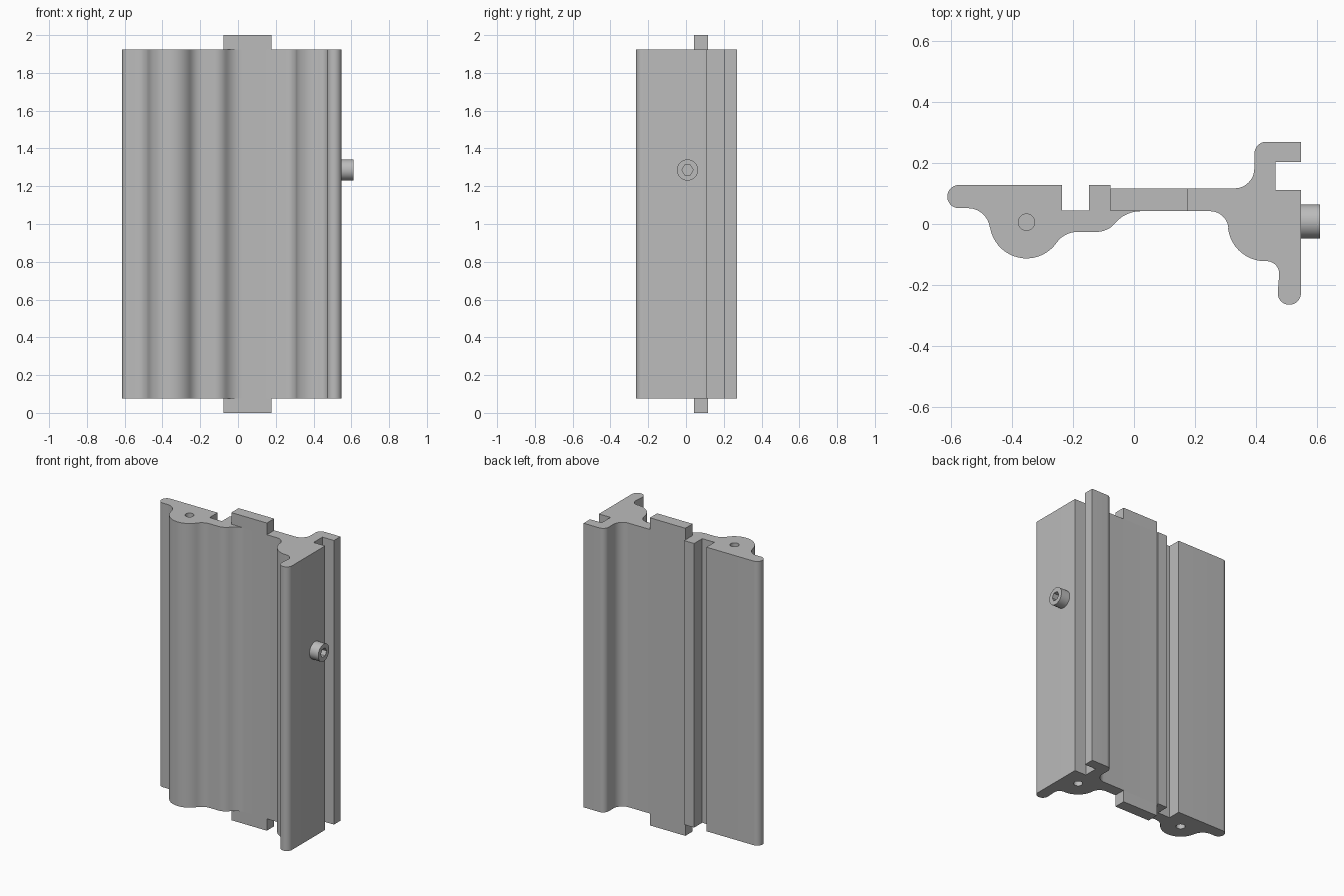
import bpy, bmesh
from math import radians, cos, sin, pi
from mathutils import Matrix, Vector

cube = bpy.data.objects.get("Cube")
if cube:
    bpy.data.objects.remove(cube, do_unlink=True)

BOTTOM, TOP, HEIGHT = 0.077, 1.924, 2.0
BORE_RADIUS, BORE_DEPTH = 0.027, 0.3

metal = bpy.data.materials.new("grey metal")
metal.use_nodes = True
grey = (0.5, 0.5, 0.5, 1)
metal.diffuse_color = grey
metal.node_tree.nodes["Principled BSDF"].inputs["Base Color"].default_value = grey


def arc(cx, cy, r, start, end):
    steps = max(6, int(abs(end - start) / 7.5))
    angles = [radians(start + (end - start) * i / steps) for i in range(steps + 1)]
    return [(cx + r * cos(a), cy + r * sin(a)) for a in angles]


def extrude(name, outline, z0, z1):
    bm = bmesh.new()
    face = bm.faces.new([bm.verts.new((x, y, z0)) for x, y in outline])
    top = bmesh.ops.extrude_face_region(bm, geom=[face])
    verts = [v for v in top["geom"] if isinstance(v, bmesh.types.BMVert)]
    bmesh.ops.translate(bm, verts=verts, vec=(0, 0, z1 - z0))
    bmesh.ops.recalc_face_normals(bm, faces=bm.faces)
    mesh = bpy.data.meshes.new(name)
    bm.to_mesh(mesh)
    bm.free()
    obj = bpy.data.objects.new(name, mesh)
    bpy.context.collection.objects.link(obj)
    mesh.materials.append(metal)
    return obj


def circle(cx, cy, r, sides):
    return [(cx + r * cos(2 * pi * i / sides), cy + r * sin(2 * pi * i / sides))
            for i in range(sides)]


def select(obj):
    bpy.ops.object.select_all(action="DESELECT")
    obj.select_set(True)
    bpy.context.view_layer.objects.active = obj


def cut(obj, cutter):
    mod = obj.modifiers.new("cut", "BOOLEAN")
    mod.operation, mod.solver, mod.object = "DIFFERENCE", "EXACT", cutter
    select(obj)
    bpy.ops.object.modifier_apply(modifier=mod.name)
    bpy.data.objects.remove(cutter, do_unlink=True)


def smooth(obj):
    select(obj)
    bpy.ops.object.shade_smooth_by_angle(angle=radians(25))


# Extruded body: left flange, lobe and web along the front
outline = arc(-0.575, 0.09, 0.038, 90, 270)
outline += arc(-0.545, -0.02, 0.072, 90, 8)
outline += arc(-0.353, 0.008, 0.121, 190, 325)
outline += arc(-0.186, -0.109, 0.083, 145, 90)
outline += arc(-0.123, 0.054, 0.08, 270, 320)
outline += arc(0.022, -0.068, 0.11, 140, 90)
# right lobe and front foot
outline += arc(0.25, -0.018, 0.06, 90, 5)
outline += arc(0.43, 0.0, 0.122, 187, 270)
outline += arc(0.435, -0.164, 0.042, 90, 5)
outline += arc(0.51, -0.227, 0.038, 180, 360)
# side slot, back hook and back groove
outline += [(0.548, 0.112), (0.465, 0.112), (0.465, 0.203), (0.548, 0.203), (0.548, 0.27)]
outline += arc(0.435, 0.23, 0.04, 90, 180)
outline += arc(0.33, 0.182, 0.065, 0, -90)
outline += [(-0.077, 0.117), (-0.077, 0.128), (-0.148, 0.128), (-0.148, 0.045),
            (-0.236, 0.045), (-0.236, 0.128)]
body = extrude("body", outline, BOTTOM, TOP)

# Bored holes: both ends of the left lobe, lower end of the right lobe
for x, z0, z1 in ((-0.353, BOTTOM - 0.1, BOTTOM + BORE_DEPTH),
                  (-0.353, TOP - BORE_DEPTH, TOP + 0.1),
                  (0.435, BOTTOM - 0.1, BOTTOM + BORE_DEPTH)):
    cut(body, extrude("bore", circle(x, 0.006, BORE_RADIUS, 32), z0, z1))
smooth(body)

# Tongues at both ends of the web
tongue = [(-0.077, 0.042), (0.178, 0.042), (0.178, 0.117), (-0.077, 0.117)]
extrude("bottom_tongue", tongue, 0, BOTTOM)
extrude("top_tongue", tongue, TOP, HEIGHT)

# Socket-head screw on the left side
screw = extrude("screw", circle(0, 0, 0.056, 48), 0, 0.064)
cut(screw, extrude("socket", circle(0, 0, 0.03, 6), 0.025, 0.1))
screw.data.transform(Matrix.Translation(Vector((0.547, 0.008, 1.286)))
                     @ Matrix.Rotation(pi / 2, 4, "Z") @ Matrix.Rotation(pi / 2, 4, "X"))
smooth(screw)
